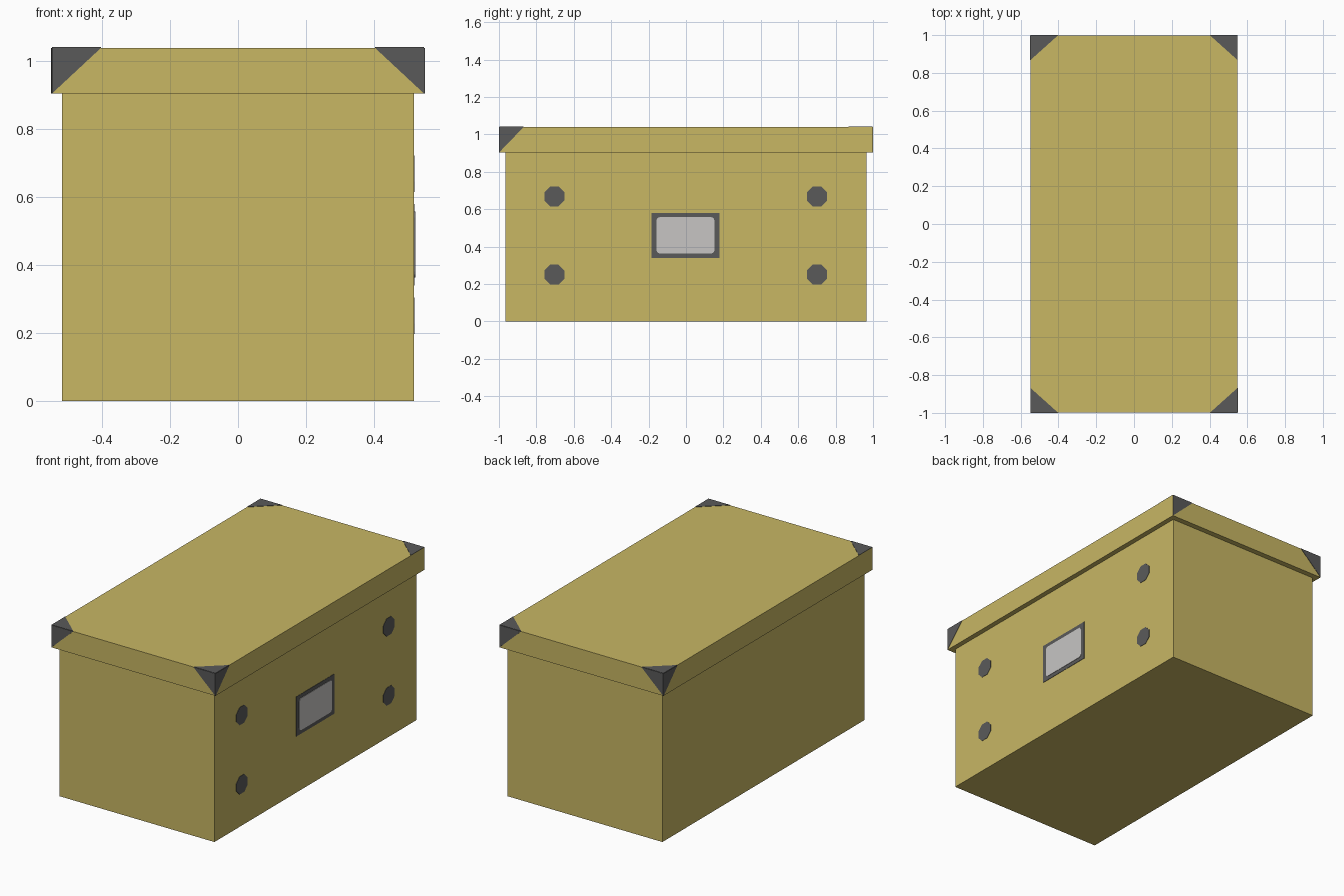
import bpy, bmesh, math
from mathutils import Vector

if "Cube" in bpy.data.objects:
    bpy.data.objects.remove(bpy.data.objects["Cube"])


def material(name, rgb):
    m = bpy.data.materials.new(name)
    m.diffuse_color = (*rgb, 1)
    m.use_nodes = True
    m.node_tree.nodes["Principled BSDF"].inputs["Base Color"].default_value = m.diffuse_color
    return m


CARD = material("tan card", (0.578, 0.473, 0.127))
DARK = material("dark grey", (0.102, 0.102, 0.102))
LABEL = material("pale label", (0.57, 0.56, 0.55))


def finish(bm, name, mat):
    bmesh.ops.recalc_face_normals(bm, faces=bm.faces)
    me = bpy.data.meshes.new(name)
    bm.to_mesh(me)
    bm.free()
    me.materials.append(mat)
    ob = bpy.data.objects.new(name, me)
    bpy.context.collection.objects.link(ob)
    return ob


def box(name, hx, hy, z0, z1, mat):
    bm = bmesh.new()
    bmesh.ops.create_cube(bm, size=1)
    for v in bm.verts:
        v.co = (v.co.x * 2 * hx, v.co.y * 2 * hy, z0 + (v.co.z + 0.5) * (z1 - z0))
    return finish(bm, name, mat)


def plate(name, pts, offset, mat):
    """Thin prism: a flat outline pushed along an offset."""
    bm = bmesh.new()
    low = [bm.verts.new(p) for p in pts]
    high = [bm.verts.new(Vector(p) + Vector(offset)) for p in pts]
    bm.faces.new(low)
    bm.faces.new(high)
    n = len(pts)
    for i in range(n):
        bm.faces.new((low[i], low[(i + 1) % n], high[(i + 1) % n], high[i]))
    return finish(bm, name, mat)


# Body and overhanging lid
BX = 0.518
T = 0.002
LX, LY, L0, L1 = 0.55 - T, 1.0 - T, 0.904, 1.041 - T
box("box_body", BX, 0.965, 0, 0.95, CARD)
box("lid", LX, LY, L0, L1, CARD)

# Corner guards: triangles on the top and ends, on the long sides at two opposite corners
CX, CY = 0.145, 0.13
for sx in (-1, 1):
    for sy in (-1, 1):
        x, y = sx * LX, sy * LY
        xi, yi = x - sx * CX, y - sy * CY
        plate("corner_top", [(x, y, L1), (xi, y, L1), (x, yi, L1)], (0, 0, T), DARK)
        plate("corner_end", [(x, y, L1), (xi, y, L1), (x, y, L0)], (0, sy * T, 0), DARK)
        if sx != sy:
            plate("corner_side", [(x, y, L1), (x, yi, L1), (x, y, L0)], (sx * T, 0, 0), DARK)

# Octagonal rivets on the right side
R = 0.058
for y in (-0.704, 0.7):
    for z in (0.25, 0.668):
        angles = [math.radians(22.5 + 45 * i) for i in range(8)]
        plate("rivet", [(BX, y + R * math.cos(a), z + R * math.sin(a)) for a in angles],
              (T, 0, 0), DARK)

# Label holder and rounded label
PY, PZ = -0.003, 0.46
plate("label_holder", [(BX, PY + a * 0.181, PZ + b * 0.12)
                       for a, b in ((-1, -1), (1, -1), (1, 1), (-1, 1))], (T, 0, 0), DARK)
r = 0.018
outline = []
for k, (a, b) in enumerate(((1, 1), (-1, 1), (-1, -1), (1, -1))):
    for j in range(4):
        t = math.radians(90 * k + 30 * j)
        outline.append((BX, PY + a * (0.155 - r) + r * math.cos(t),
                        PZ + b * (0.097 - r) + r * math.sin(t)))
plate("label", outline, (2 * T, 0, 0), LABEL)
